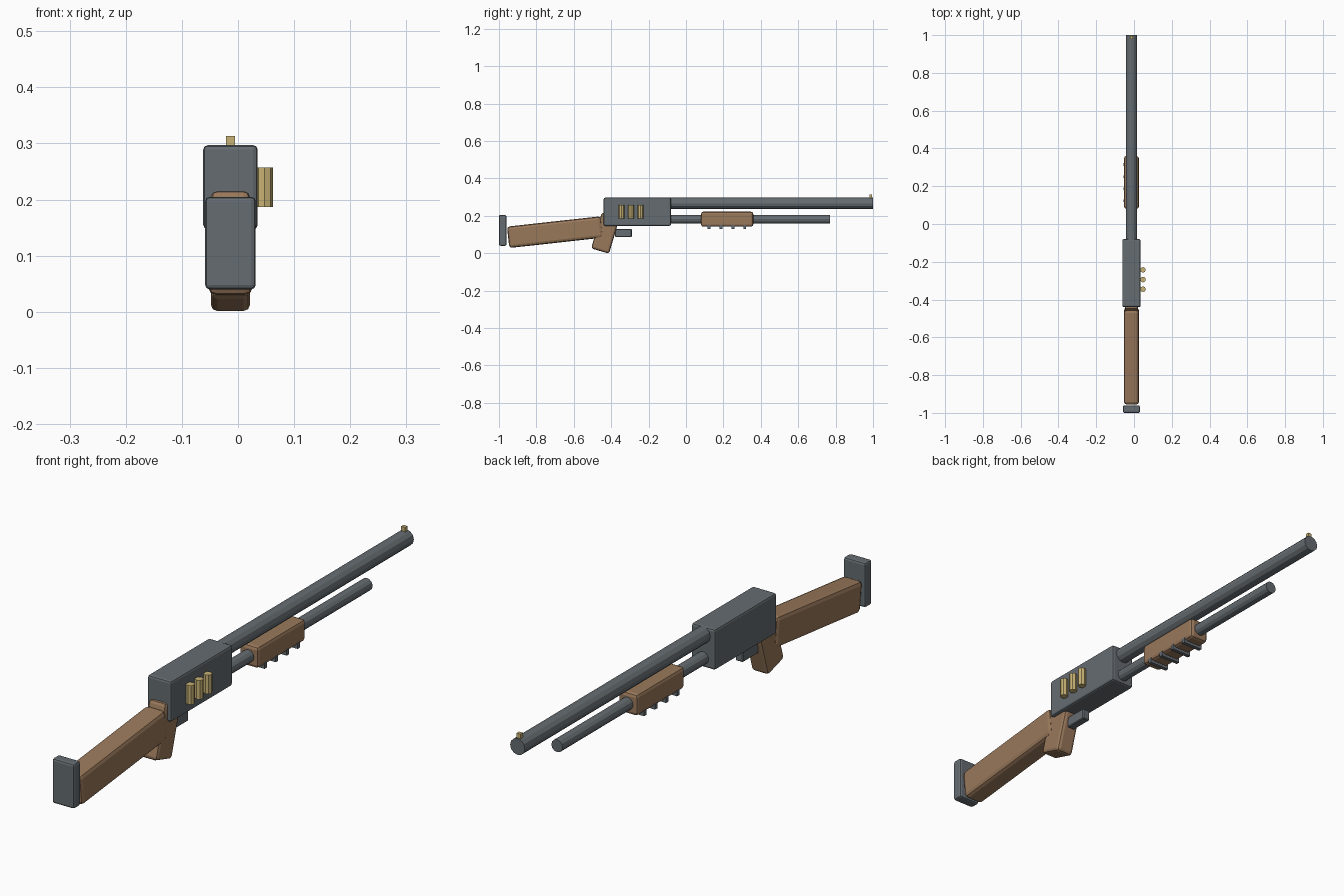
import bpy
from math import radians, pi

if "Cube" in bpy.data.objects:
    bpy.data.objects.remove(bpy.data.objects["Cube"])

CX = -0.0135  # centre plane of the body


def material(name, rgb):
    m = bpy.data.materials.new(name)
    m.diffuse_color = (*rgb, 1)
    m.use_nodes = True
    m.node_tree.nodes["Principled BSDF"].inputs["Base Color"].default_value = m.diffuse_color
    return m


STEEL = material("steel", (0.13, 0.15, 0.165))
WOOD = material("wood", (0.32, 0.19, 0.105))
BRASS = material("brass", (0.58, 0.45, 0.18))


def box(name, loc, size, mat, bevel=0.0, tilt=0.0, segments=2):
    bpy.ops.mesh.primitive_cube_add(size=1, location=loc)
    o = bpy.context.object
    o.name = name
    o.scale = size
    bpy.ops.object.transform_apply(location=False, rotation=False, scale=True)
    o.rotation_euler.x = radians(tilt)
    o.data.materials.append(mat)
    if bevel:
        b = o.modifiers.new("Bevel", 'BEVEL')
        b.width = bevel
        b.segments = segments
    return o


def rod(name, loc, radius, length, mat, sides, rot=(0, 0, 0)):
    bpy.ops.mesh.primitive_cylinder_add(vertices=sides, radius=radius, depth=length,
                                        location=loc, rotation=rot)
    o = bpy.context.object
    o.name = name
    o.data.materials.append(mat)
    return o


# Receiver, barrel and magazine tube
box("receiver", (CX, -0.26, 0.222), (0.097, 0.36, 0.15), STEEL, 0.008)
rod("barrel", (CX, 0.445, 0.267), 0.03, 1.11, STEEL, 12, (pi / 2, 0, 0))
rod("magazine_tube", (CX, 0.32, 0.182), 0.023, 0.90, STEEL, 12, (pi / 2, 0, 0))

# Front sight
box("front_sight", (CX, 0.987, 0.303), (0.016, 0.014, 0.02), BRASS)

# Pump handle with grip ribs underneath
box("pump_handle", (CX, 0.22, 0.182), (0.078, 0.28, 0.08), WOOD, 0.012)
for i in range(4):
    box(f"pump_rib_{i + 1}", (CX, 0.123 + i * 0.064, 0.141), (0.082, 0.014, 0.02), STEEL)

# Stock, butt pad and pistol grip
box("stock", (CX, -0.7, 0.113), (0.08, 0.505, 0.115), WOOD, 0.015, 6.3)
box("butt_pad", (CX, -0.98, 0.1225), (0.09, 0.04, 0.165), STEEL, 0.008)
box("grip", (CX, -0.431, 0.108), (0.07, 0.1, 0.2), WOOD, 0.012, -16.5)

# Trigger block
box("trigger", (CX, -0.335, 0.109), (0.03, 0.09, 0.042), STEEL, 0.003, segments=1)

# Spare shells on the side of the receiver
for i in range(3):
    rod(f"shell_{i + 1}", (0.0475, -0.345 + i * 0.051, 0.222), 0.015, 0.07, BRASS, 8)
